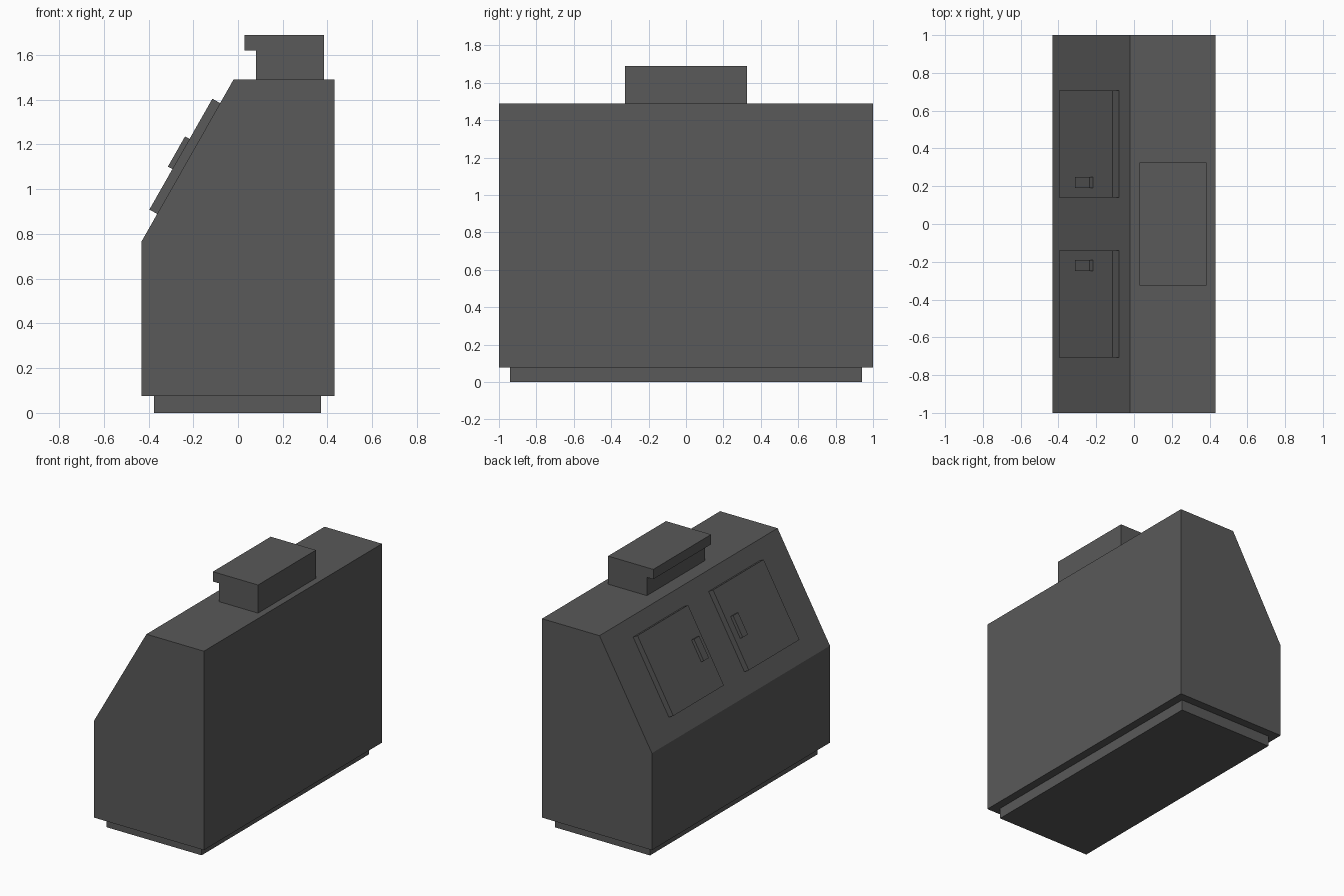
import bpy
import bmesh
from mathutils import Vector

cube = bpy.data.objects.get("Cube")
if cube:
    bpy.data.objects.remove(cube, do_unlink=True)

grey = bpy.data.materials.new("dark_grey")
grey.use_nodes = True
COLOUR = (0.1, 0.1, 0.1, 1)
grey.diffuse_color = COLOUR
grey.node_tree.nodes["Principled BSDF"].inputs["Base Color"].default_value = COLOUR


def extrude_profile(name, profile, y0, y1):
    """Extrude a closed (x, z) outline along y."""
    bm = bmesh.new()
    face = bm.faces.new([bm.verts.new((x, y0, z)) for x, z in profile])
    side = bmesh.ops.extrude_face_region(bm, geom=[face])["geom"]
    moved = [v for v in side if isinstance(v, bmesh.types.BMVert)]
    bmesh.ops.translate(bm, verts=moved, vec=(0, y1 - y0, 0))
    bmesh.ops.recalc_face_normals(bm, faces=bm.faces)
    mesh = bpy.data.meshes.new(name)
    bm.to_mesh(mesh)
    bm.free()
    mesh.materials.append(grey)
    obj = bpy.data.objects.new(name, mesh)
    bpy.context.collection.objects.link(obj)
    return obj


# Sloped side of the body: origin, upward direction and outward normal
slope_low, slope_top = Vector((-0.432, 0.765)), Vector((-0.02, 1.49))
along = (slope_top - slope_low).normalized()
out = Vector((-along.y, along.x))


def slope_plate(name, start, end, inner, outer, y0, y1):
    """Plate lying on the slope, from start to end along it."""
    corners = [(start, inner), (end, inner), (end, outer), (start, outer)]
    profile = [slope_low + along * s + out * h for s, h in corners]
    return extrude_profile(name, profile, min(y0, y1), max(y0, y1))


# Plinth and body
extrude_profile("plinth", [(-0.375, 0), (0.372, 0), (0.372, 0.076), (-0.375, 0.076)], -0.94, 0.94)
extrude_profile("body", [(-0.432, 0.076), (0.432, 0.076), (0.432, 1.49),
                         slope_top, slope_low], -1, 1)

# Top box with an overhanging lip
extrude_profile("top_box", [(0.08, 1.49), (0.385, 1.49), (0.385, 1.69),
                            (0.03, 1.69), (0.03, 1.62), (0.08, 1.62)], -0.325, 0.325)

# Pair of hatches with handles on the slope
for label, side in (("back", 1), ("front", -1)):
    slope_plate(label + "_hatch", 0.143, 0.713, 0, 0.04, side * 0.14, side * 0.708)
    slope_plate(label + "_handle", 0.351, 0.506, 0.04, 0.063, side * 0.19, side * 0.248)
